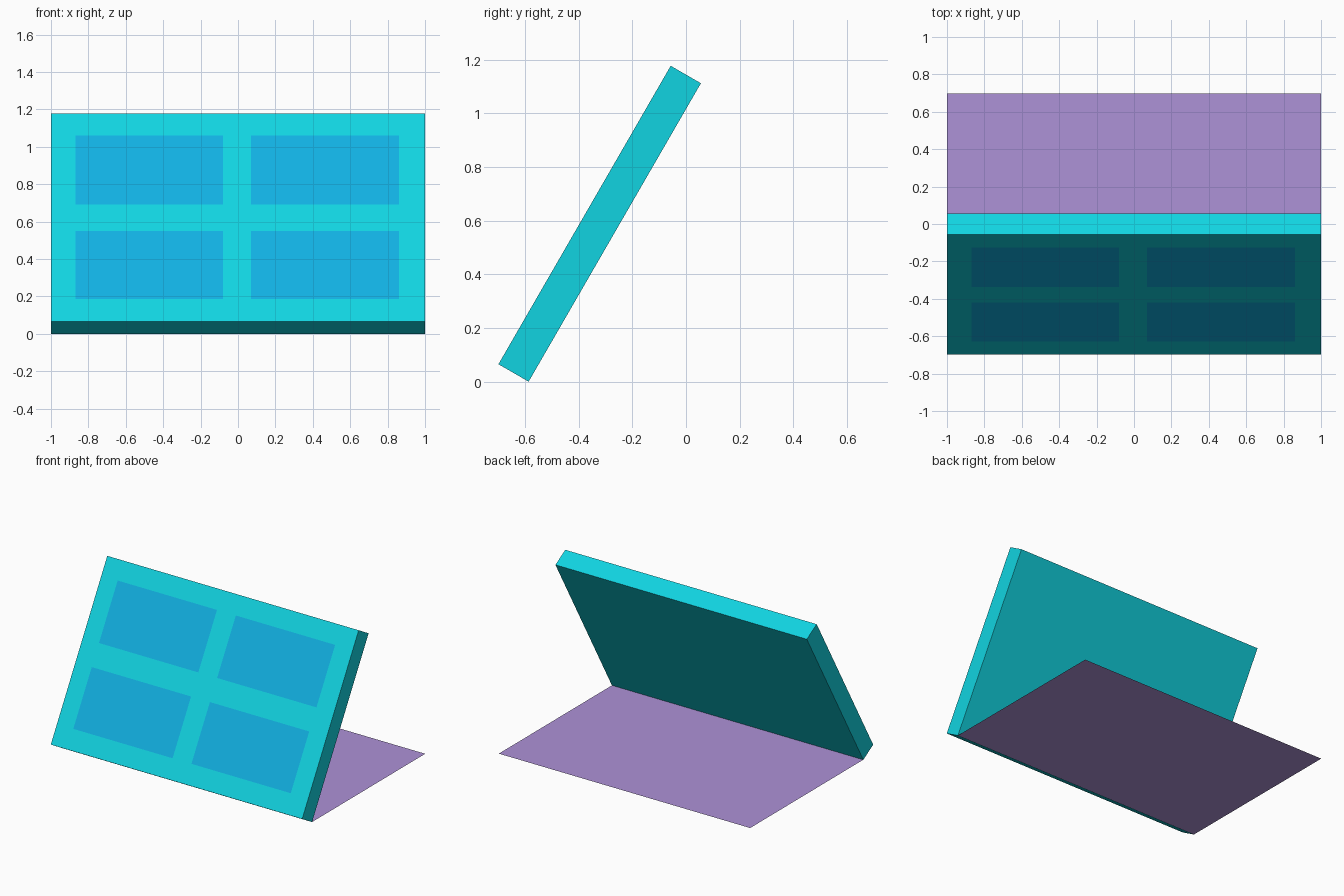
import bpy, bmesh, math
from mathutils import Matrix, Vector

if "Cube" in bpy.data.objects:
    bpy.data.objects.remove(bpy.data.objects["Cube"])

LENGTH, THICK, TILT = 1.284, 0.13, math.radians(-30)
FRONT_Y, FRONT_Z = -0.699, 0.065
WIN_X = [(-0.87, -0.08), (0.07, 0.86)]
WIN_V = [(0.14, 0.56), (0.724, 1.149)]


def material(name, rgb):
    m = bpy.data.materials.new(name)
    lin = [((c / 255 + 0.055) / 1.055) ** 2.4 for c in rgb]
    m.diffuse_color = (*lin, 1)
    m.use_nodes = True
    m.node_tree.nodes["Principled BSDF"].inputs["Base Color"].default_value = m.diffuse_color
    return m


def make_object(name, bm, mats):
    mesh = bpy.data.meshes.new(name)
    bm.to_mesh(mesh)
    bm.free()
    for m in mats:
        mesh.materials.append(m)
    ob = bpy.data.objects.new(name, mesh)
    bpy.context.collection.objects.link(ob)
    return ob


teal = material("teal", (17, 212, 225))
blue = material("window_blue", (17, 176, 226))
purple = material("purple", (174, 146, 215))

# Leaning panel: a box whose front face is cut into a grid
bm = bmesh.new()
bmesh.ops.create_cube(bm, size=1)
bmesh.ops.transform(bm, verts=bm.verts, matrix=Matrix.Translation((0, THICK / 2, LENGTH / 2))
                    @ Matrix.Diagonal((2, THICK, LENGTH, 1)))
cuts = [((x, 0, 0), (1, 0, 0)) for pair in WIN_X for x in pair]
cuts += [((0, 0, v), (0, 0, 1)) for pair in WIN_V for v in pair]
for co, no in cuts:
    front = [f for f in bm.faces if f.normal.y < -0.9]
    geom = list({e for f in front for e in [*f.verts, *f.edges]}) + front
    bmesh.ops.bisect_plane(bm, geom=geom, plane_co=Vector(co), plane_no=Vector(no))
    bm.normal_update()

# Window cells are painted blue
for f in bm.faces:
    c = f.calc_center_median()
    if f.normal.y < -0.9 and any(a < c.x < b for a, b in WIN_X) \
            and any(a < c.z < b for a, b in WIN_V):
        f.material_index = 1
panel = make_object("leaning_panel", bm, [teal, blue])
panel.location = (0, FRONT_Y, FRONT_Z)
panel.rotation_euler.x = TILT

# Flat base sheet running back from the panel's lower rear edge
y0 = FRONT_Y + THICK * math.cos(TILT)
bm = bmesh.new()
bm.faces.new([bm.verts.new(p) for p in
              [(-1, y0, 0), (1, y0, 0), (1, 0.699, 0), (-1, 0.699, 0)]])
make_object("base_sheet", bm, [purple])
